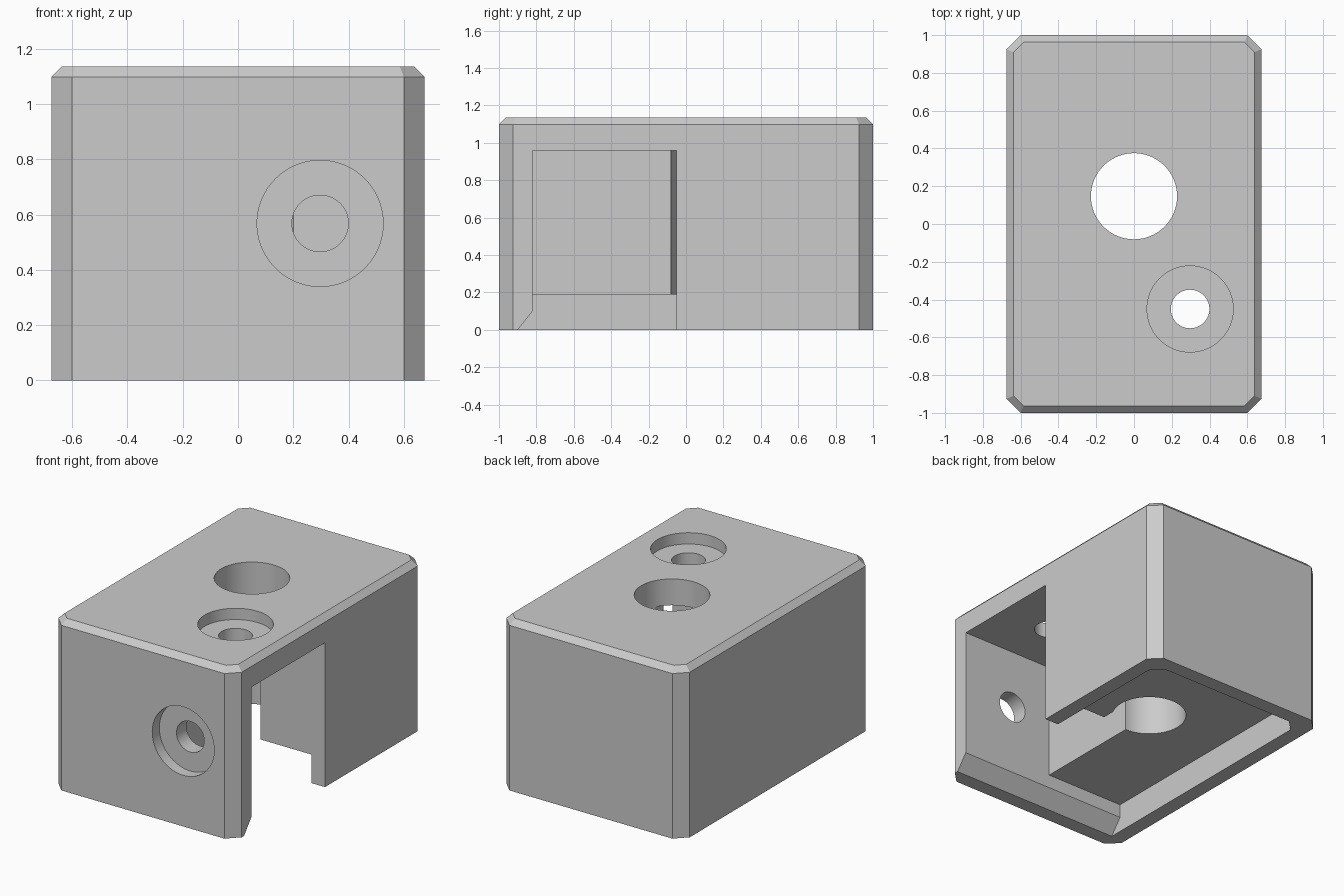
import bpy, bmesh, math
from mathutils import Matrix

if "Cube" in bpy.data.objects:
    bpy.data.objects.remove(bpy.data.objects["Cube"], do_unlink=True)

grey = bpy.data.materials.new("plain grey")
grey.use_nodes = True
colour = (0.6, 0.6, 0.6, 1)
grey.diffuse_color = colour
grey.node_tree.nodes["Principled BSDF"].inputs["Base Color"].default_value = colour


def finish(name, bm):
    bmesh.ops.recalc_face_normals(bm, faces=bm.faces)
    mesh = bpy.data.meshes.new(name)
    bm.to_mesh(mesh)
    bm.free()
    mesh.materials.append(grey)
    obj = bpy.data.objects.new(name, mesh)
    bpy.context.collection.objects.link(obj)
    return obj


def outline(x, y, c):
    """Rectangle of half sizes x, y with corners cut by c."""
    quarter = [(x, y - c), (x - c, y)]
    pts = quarter + [(-a, b) for a, b in reversed(quarter)]
    return pts + [(-a, -b) for a, b in pts]


def loft(name, rings):
    """Skin between rings of equal point count and cap both ends."""
    bm = bmesh.new()
    loops = [[bm.verts.new(p) for p in ring] for ring in rings]
    n = len(loops[0])
    for low, high in zip(loops, loops[1:]):
        for i in range(n):
            j = (i + 1) % n
            bm.faces.new((low[i], low[j], high[j], high[i]))
    bm.faces.new(loops[0][::-1])
    bm.faces.new(loops[-1])
    return finish(name, bm)


def level(pts, z):
    return [(x, y, z) for x, y in pts]


def block(name, x0, x1, y0, y1, z0, z1):
    pts = [(x0, y0), (x1, y0), (x1, y1), (x0, y1)]
    return loft(name, [level(pts, z0), level(pts, z1)])


def drill(name, centre, radius, length, along_y=False):
    bm = bmesh.new()
    bmesh.ops.create_cone(bm, cap_ends=True, segments=96, radius1=radius,
                          radius2=radius, depth=length)
    turn = Matrix.Rotation(math.pi / 2, 4, 'X') if along_y else Matrix()
    bmesh.ops.transform(bm, matrix=Matrix.Translation(centre) @ turn, verts=bm.verts)
    return finish(name, bm)


# Main shell with cut corners and a bevelled top edge
TOP = 1.135
WIDE, LONG, CUT, BEVEL = 0.675, 1.0, 0.075, 0.037
body = outline(WIDE, LONG, CUT)
cap = outline(WIDE - BEVEL, LONG - BEVEL, 0.053)
housing = loft("housing", [level(body, 0), level(body, TOP - BEVEL), level(cap, TOP)])

# Shallow recess under the base, square at the front
INNER, FRONT, BACK, ROOF = 0.575, -0.82, 0.9, 0.19
floor = [(-INNER, FRONT), (INNER, FRONT), (INNER, BACK - CUT), (INNER - CUT, BACK),
         (CUT - INNER, BACK), (-INNER, BACK - CUT)]
cutters = [loft("base_recess_cutter", [level(floor, -0.1), level(floor, ROOF)])]

# Side chamber, open to the left and below
cutters.append(block("chamber_cutter", 0, 0.8, FRONT, -0.05, -0.1, 0.96))

# Slot joining the chamber to the main hole
cutters.append(block("slot_cutter", 0, 0.2, -0.2, 0.147, 0.1, 0.96))

# Sloped lead-in at the lower inside edge of the front wall
slope = [(-0.9, 0), (FRONT, 0.1), (-0.7, 0.1), (-0.7, -0.1), (-0.9, -0.1)]
cutters.append(loft("lead_in_cutter", [[(x, y, z) for y, z in slope] for x in (-INNER, 0.8)]))

# Main hole, then counterbored screw holes in the top and front
BIG, SMALL, SINK = 0.228, 0.102, 0.075
cutters += [
    drill("main_hole_cutter", (0, 0.147, 0.7), BIG, 1.2),
    drill("top_sink_cutter", (0.297, -0.45, TOP), BIG, 2 * SINK),
    drill("top_screw_cutter", (0.297, -0.45, TOP), SMALL, 0.5),
    drill("front_sink_cutter", (0.297, -LONG, 0.568), BIG, 2 * SINK, True),
    drill("front_screw_cutter", (0.297, -LONG, 0.568), SMALL, 0.5, True),
]

# Carve the shell, then discard the cutters
bpy.ops.object.select_all(action='DESELECT')
bpy.context.view_layer.objects.active = housing
housing.select_set(True)
for cutter in cutters:
    mod = housing.modifiers.new(cutter.name, 'BOOLEAN')
    mod.operation, mod.solver, mod.object = 'DIFFERENCE', 'EXACT', cutter
    bpy.ops.object.modifier_apply(modifier=mod.name)
    bpy.data.objects.remove(cutter, do_unlink=True)
bpy.ops.object.shade_smooth_by_angle(angle=math.radians(20))
